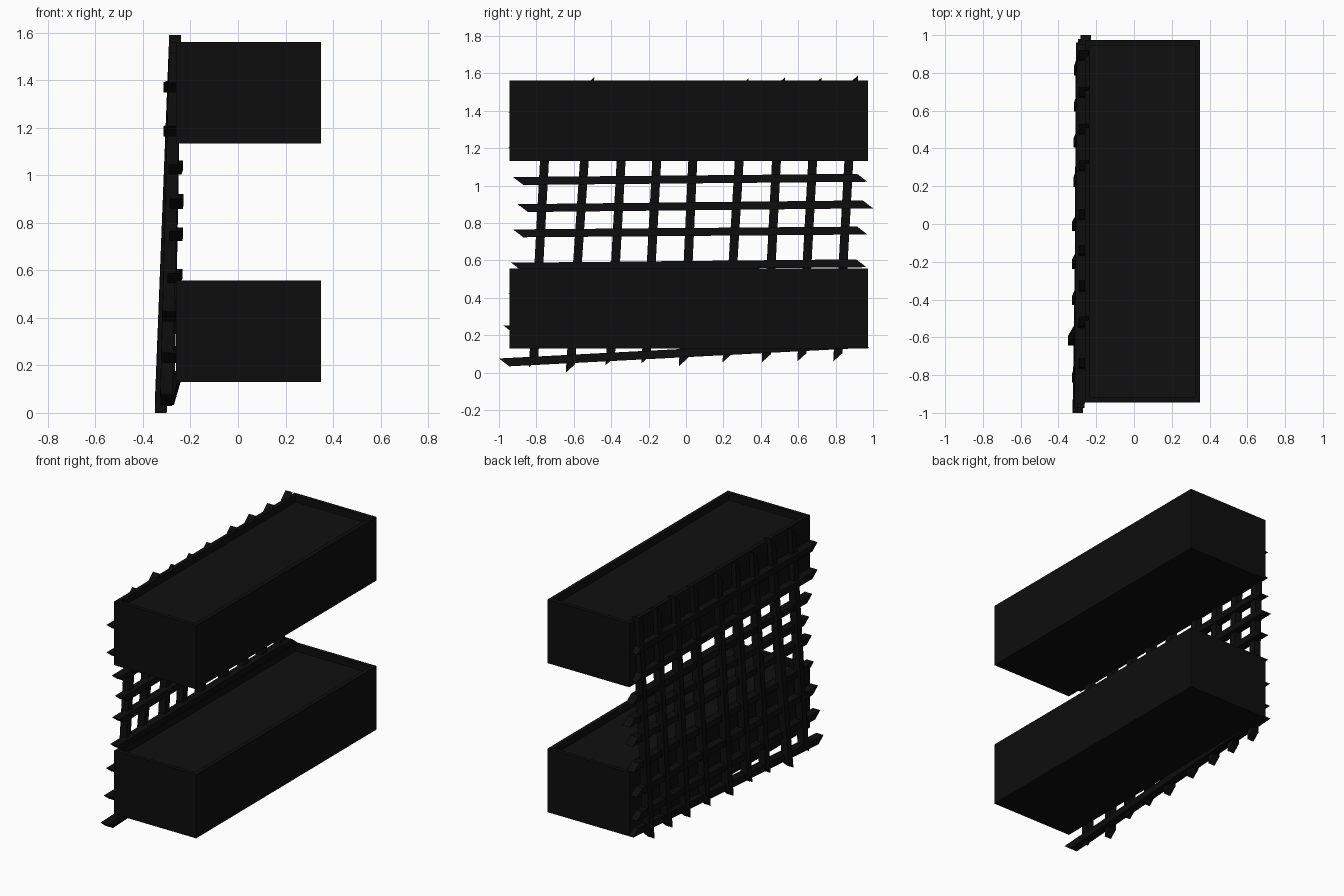
import bpy, bmesh

if "Cube" in bpy.data.objects:
    bpy.data.objects.remove(bpy.data.objects["Cube"])


def material(name, v):
    m = bpy.data.materials.new(name)
    m.diffuse_color = (v, v, v, 1)
    m.use_nodes = True
    m.node_tree.nodes["Principled BSDF"].inputs["Base Color"].default_value = m.diffuse_color
    return m


wood = material("dark_wood", 0.004)
earth = material("dark_soil", 0.005)


def finish(bm, name, mat):
    bmesh.ops.recalc_face_normals(bm, faces=bm.faces)
    mesh = bpy.data.meshes.new(name)
    bm.to_mesh(mesh)
    bm.free()
    mesh.materials.append(mat)
    ob = bpy.data.objects.new(name, mesh)
    bpy.context.collection.objects.link(ob)
    return ob


def slat(name, outline, depth):
    """Four-sided slat; outline holds (x centre, y, z) corners, thickness along x."""
    bm = bmesh.new()
    back = [bm.verts.new((x - depth / 2, y, z)) for x, y, z in outline]
    front = [bm.verts.new((x + depth / 2, y, z)) for x, y, z in outline]
    bm.faces.new(back)
    bm.faces.new(front)
    for i in range(4):
        j = (i + 1) % 4
        bm.faces.new((back[i], back[j], front[j], front[i]))
    finish(bm, name, wood)


# Planter boxes: solid box with an inset, sunken top
X0, X1, Y0, Y1 = -0.26, 0.35, -0.945, 0.973
WALL, HEIGHT, SINK = 0.04, 0.428, 0.045


def planter(name, z):
    bm = bmesh.new()
    bmesh.ops.create_cube(bm, size=1)
    for v in bm.verts:
        v.co = (X1 if v.co.x > 0 else X0, Y1 if v.co.y > 0 else Y0,
                z + (HEIGHT if v.co.z > 0 else 0))
    bm.normal_update()
    top = [f for f in bm.faces if f.normal.z > 0.9]
    bmesh.ops.inset_region(bm, faces=top, thickness=WALL)
    ext = bmesh.ops.extrude_face_region(bm, geom=top)
    for g in ext["geom"]:
        if isinstance(g, bmesh.types.BMVert):
            g.co.z -= SINK
    bmesh.ops.delete(bm, geom=[f for f in top if f.is_valid], context="FACES_ONLY")
    ob = finish(bm, name, wood)
    # Soil is the sunken floor of the box
    ob.data.materials.append(earth)
    for p in ob.data.polygons:
        if p.normal.z > 0.9 and p.center.z < z + HEIGHT - SINK / 2:
            p.material_index = 1


planter("lower_planter", 0.13)
planter("upper_planter", 1.133)

# Upright slats: (y bottom, y top, z bottom tip, z top tip, x bottom)
uprights = [
    (-0.815, -0.735, 0.03, 1.560, -0.303),
    (-0.618, -0.515, 0.00, 1.580, -0.325),
    (-0.405, -0.325, 0.04, 1.560, -0.303),
    (-0.213, -0.135, 0.05, 1.560, -0.303),
    (-0.013, 0.055, 0.035, 1.562, -0.303),
    (0.220, 0.310, 0.055, 1.575, -0.296),
    (0.430, 0.505, 0.055, 1.580, -0.294),
    (0.620, 0.700, 0.060, 1.578, -0.292),
    (0.812, 0.895, 0.060, 1.590, -0.292),
]
W = 0.025
for i, (yb, yt, zb, zt, xb) in enumerate(uprights):
    xt = -0.265
    slat(f"upright_slat_{i + 1}",
         [(xb, yb - W, zb), (xb, yb + W, zb + 0.045),
          (xt, yt + W, zt), (xt, yt - W, zt - 0.045)], 0.05)

# Cross slats: (z left, z right, y left tip, y right tip, x left, x right)
crosses = [
    (1.370, 1.375, -0.95, 0.95, -0.287, -0.275),
    (1.185, 1.190, -0.95, 0.95, -0.287, -0.275),
    (1.025, 1.042, -0.925, 0.97, -0.265, -0.260),
    (0.880, 0.900, -0.90, 1.00, -0.260, -0.256),
    (0.745, 0.760, -0.925, 0.97, -0.262, -0.258),
    (0.567, 0.585, -0.935, 0.965, -0.270, -0.262),
    (0.405, 0.420, -0.95, 0.96, -0.290, -0.280),
    (0.230, 0.260, -0.975, 0.96, -0.290, -0.280),
    (0.055, 0.155, -1.00, 0.98, -0.297, -0.268),
]
H, CUT = 0.021, 0.055
for i, (zl, zr, yl, yr, xl, xr) in enumerate(crosses):
    slat(f"cross_slat_{i + 1}",
         [(xl, yl, zl + H), (xl, yl + CUT, zl - H),
          (xr, yr, zr - H), (xr, yr - CUT, zr + H)], 0.055)
